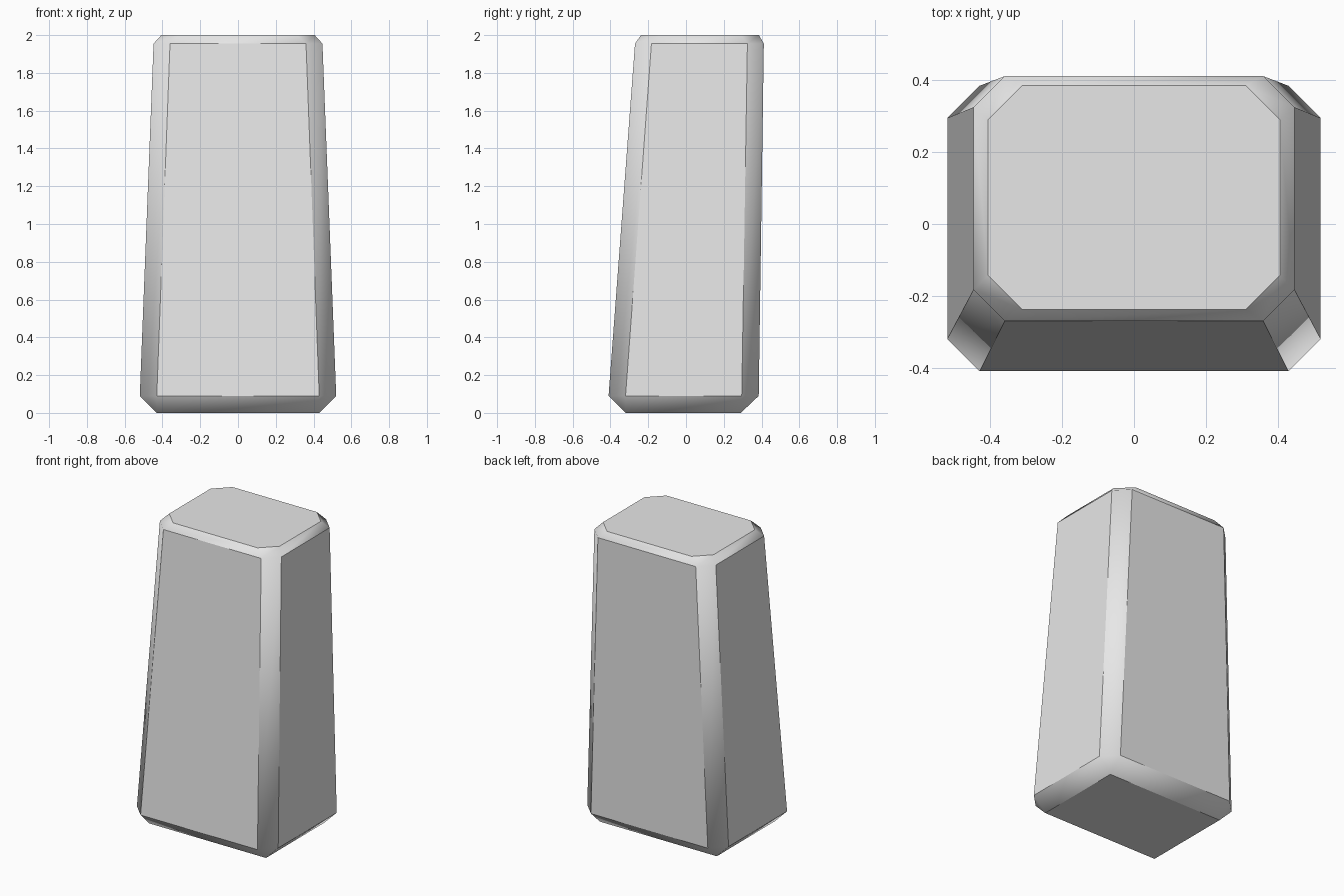
import bpy
import bmesh

cube = bpy.data.objects.get("Cube")
if cube:
    bpy.data.objects.remove(cube, do_unlink=True)

# Single plain grey material
grey = bpy.data.materials.new("light_grey")
grey.use_nodes = True
colour = (0.8, 0.8, 0.8, 1.0)
grey.diffuse_color = colour
grey.node_tree.nodes["Principled BSDF"].inputs["Base Color"].default_value = colour


def ring(bm, z, x, front, back, cut):
    """Rectangle with cut corners, counter-clockwise from the front edge."""
    points = [(-x + cut, front), (x - cut, front), (x, front + cut), (x, back - cut),
              (x - cut, back), (-x + cut, back), (-x, back - cut), (-x, front + cut)]
    return [bm.verts.new((px, py, z)) for px, py in points]


# Cross-sections: height, half width, front, back, corner cut
sections = [
    (0.00, 0.43, -0.32, 0.29, 0.0),
    (0.09, 0.52, -0.41, 0.385, 0.09),
    (1.955, 0.447, -0.27, 0.412, 0.087),
    (2.00, 0.406, -0.238, 0.386, 0.095),
]

bm = bmesh.new()
rings = [ring(bm, *s) for s in sections]
for low, high in zip(rings, rings[1:]):
    for i in range(8):
        j = (i + 1) % 8
        bm.faces.new((low[i], low[j], high[j], high[i]))
bm.faces.new(rings[-1])
bm.faces.new(rings[0][::-1])

# Close the square bottom corners
bmesh.ops.remove_doubles(bm, verts=bm.verts[:], dist=0.001)
bmesh.ops.recalc_face_normals(bm, faces=bm.faces[:])

# Bevels blend smoothly; the large panels stay flat with crisp borders
for face in bm.faces:
    face.smooth = True
for face in bm.faces:
    if face.calc_area() > 0.4:
        for edge in face.edges:
            edge.smooth = False

mesh = bpy.data.meshes.new("tapered_block")
bm.to_mesh(mesh)
bm.free()
mesh.materials.append(grey)
block = bpy.data.objects.new("tapered_block", mesh)
bpy.context.collection.objects.link(block)
